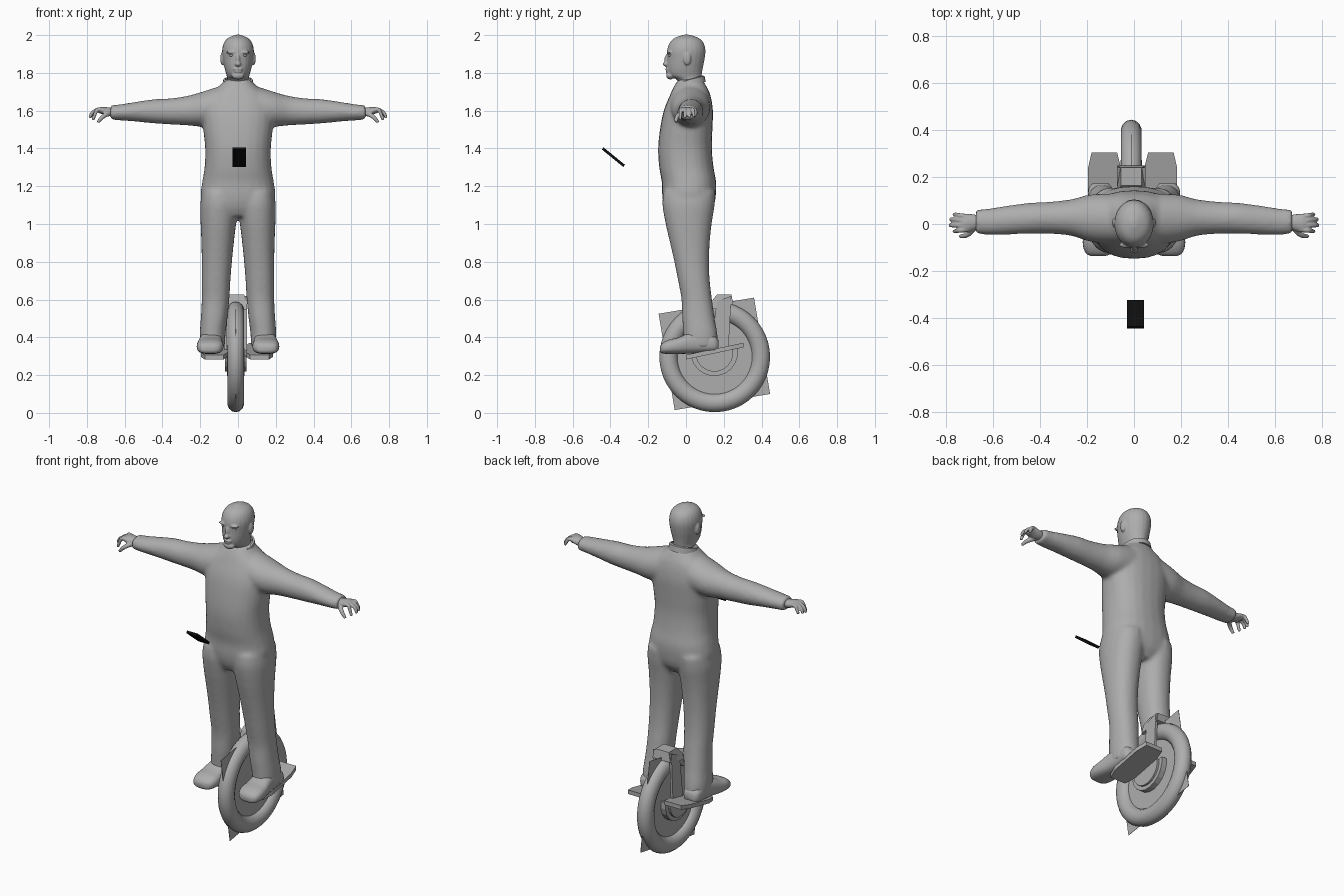
import bpy, bmesh, math
from mathutils import Vector, Matrix

if "Cube" in bpy.data.objects:
    bpy.data.objects.remove(bpy.data.objects["Cube"])


def material(name, rgb):
    m = bpy.data.materials.new(name)
    m.diffuse_color = (*rgb, 1)
    m.use_nodes = True
    m.node_tree.nodes["Principled BSDF"].inputs["Base Color"].default_value = m.diffuse_color
    return m


GREY = material("plain grey", (0.42, 0.42, 0.42))
BLACK = material("black", (0.004, 0.004, 0.004))


def finish(name, bm, mat=GREY):
    bmesh.ops.recalc_face_normals(bm, faces=bm.faces)
    me = bpy.data.meshes.new(name)
    bm.to_mesh(me)
    bm.free()
    ob = bpy.data.objects.new(name, me)
    bpy.context.collection.objects.link(ob)
    me.materials.append(mat)
    return ob


def select(obs):
    bpy.ops.object.select_all(action='DESELECT')
    for o in obs:
        o.select_set(True)
    bpy.context.view_layer.objects.active = obs[0]


def smooth(ob, deg=40):
    select([ob])
    bpy.ops.object.shade_smooth_by_angle(angle=math.radians(deg))


def spline(rows, steps=4):
    """Catmull-Rom through rows of numbers."""
    out = []
    for i in range(len(rows) - 1):
        p = [rows[max(i - 1, 0)], rows[i], rows[i + 1], rows[min(i + 2, len(rows) - 1)]]
        for s in range(steps):
            t = s / steps
            out.append([0.5 * (2 * b + (c - a) * t + (2 * a - 5 * b + 4 * c - d) * t * t
                               + (3 * b - a - 3 * c + d) * t ** 3) for a, b, c, d in zip(*p)])
    return out + [list(rows[-1])]


def skin_rings(name, rings):
    bm = bmesh.new()
    vs = [[bm.verts.new(p) for p in r] for r in rings]
    n = len(vs[0])
    for a, b in zip(vs, vs[1:]):
        for i in range(n):
            bm.faces.new((a[i], a[(i + 1) % n], b[(i + 1) % n], b[i]))
    bm.faces.new(vs[0])
    bm.faces.new(vs[-1])
    return finish(name, bm)


def loft(name, rows, axis, n=24, power=1.0, side=1):
    """Rows are (position, u_min, u_max, v_min, v_max); u,v are x,y for axis z, else y,z (x) or x,z (y)."""
    rings = []
    for t, u0, u1, v0, v1 in spline(rows):
        ring = []
        for i in range(n):
            c, s = math.cos(math.tau * i / n), math.sin(math.tau * i / n)
            u = (u0 + u1) / 2 + (u1 - u0) / 2 * math.copysign(abs(c) ** power, c)
            v = (v0 + v1) / 2 + (v1 - v0) / 2 * math.copysign(abs(s) ** power, s)
            x, y, z = {'x': (t, u, v), 'y': (u, t, v), 'z': (u, v, t)}[axis]
            ring.append((x * side, y, z))
        rings.append(ring)
    return skin_rings(name, rings)


def tube(name, rows, side=1, n=10):
    """Rows are (x, y, z, radius) along a path."""
    pts = spline(rows, 3)
    rings = []
    for i, p in enumerate(pts):
        d = Vector(pts[min(i + 1, len(pts) - 1)][:3]) - Vector(pts[max(i - 1, 0)][:3])
        q = d.to_track_quat('Z', 'Y')
        rings.append([Matrix.Diagonal((side, 1, 1)) @ (Vector(p[:3]) + q @ Vector(
            (p[3] * math.cos(math.tau * k / n), p[3] * math.sin(math.tau * k / n), 0))) for k in range(n)])
    return skin_rings(name, rings)


def ball(name, loc, size):
    bm = bmesh.new()
    bmesh.ops.create_uvsphere(bm, u_segments=20, v_segments=12, radius=1,
                              matrix=Matrix.Translation(loc) @ Matrix.Diagonal((*size, 1)))
    return finish(name, bm)


def fuse(name, obs, voxel, rounds):
    """Merge overlapping parts into one smooth skin."""
    select(obs)
    bpy.ops.object.join()
    ob = bpy.context.view_layer.objects.active
    ob.name = name
    m = ob.modifiers.new("skin", 'REMESH')
    m.mode, m.voxel_size = 'VOXEL', voxel
    s = ob.modifiers.new("relax", 'SMOOTH')
    s.factor, s.iterations = 0.5, rounds
    for mod in ("skin", "relax"):
        bpy.ops.object.modifier_apply(modifier=mod)
    smooth(ob, 60)
    return ob


def prism(name, yz, x0, x1, mat=GREY, inset=0.0):
    """Side profile extruded along x."""
    bm = bmesh.new()
    a = [bm.verts.new((x0, y, z)) for y, z in yz]
    b = [bm.verts.new((x1, y, z)) for y, z in yz]
    bm.faces.new(a)
    bm.faces.new(b)
    for i in range(len(yz)):
        j = (i + 1) % len(yz)
        bm.faces.new((a[i], a[j], b[j], b[i]))
    return finish(name, bm, mat)


# Clothed body: torso, legs and sleeves
parts = [loft("torso", [
    (1.04, -.07, .07, -.09, .11), (1.09, -.165, .165, -.115, .145), (1.15, -.197, .197, -.126, .158),
    (1.22, -.19, .19, -.128, .16), (1.3, -.177, .177, -.142, .146), (1.4, -.174, .174, -.148, .137),
    (1.5, -.184, .184, -.138, .14), (1.6, -.19, .19, -.118, .143), (1.68, -.16, .16, -.086, .13),
    (1.73, -.1, .1, -.063, .108), (1.765, -.068, .068, -.04, .085)], 'z', power=.85)]
for s in (-1, 1):
    parts.append(loft("leg", [
        (.35, .068, .202, -.012, .168), (.42, .066, .203, -.014, .166), (.5, .056, .197, -.02, .152),
        (.6, .046, .192, -.024, .138), (.7, .04, .192, -.042, .126), (.8, .032, .192, -.062, .122),
        (.9, .022, .194, -.085, .126), (1.0, .01, .198, -.108, .136), (1.1, 0, .2, -.125, .152),
        (1.17, .01, .19, -.12, .155)], 'z', power=.9, side=s))
    parts.append(loft("sleeve", [
        (0, -.08, .13, 1.52, 1.745), (.1, -.085, .13, 1.515, 1.728), (.19, -.075, .125, 1.515, 1.7),
        (.27, -.05, .105, 1.522, 1.678), (.36, -.042, .095, 1.527, 1.665), (.45, -.042, .09, 1.533, 1.66),
        (.55, -.045, .077, 1.543, 1.645), (.62, -.046, .066, 1.548, 1.634), (.675, -.042, .062, 1.553, 1.628)],
        'x', side=s))
fuse("clothed_body", parts, 0.011, 6)

# Head with jaw, brow, nose and ears
parts = [loft("skull", [
    (1.7, -.05, .05, -.02, .08), (1.76, -.056, .056, -.045, .082), (1.785, -.06, .06, -.088, .083),
    (1.82, -.07, .07, -.1, .088), (1.87, -.08, .08, -.1, .098), (1.92, -.084, .084, -.1, .103),
    (1.96, -.074, .074, -.086, .092), (1.985, -.052, .052, -.06, .066), (2.002, -.012, .012, -.014, .02)], 'z'),
    ball("chin", (0, -.083, 1.785), (.034, .022, .02)),
    ball("nose_bridge", (0, -.1, 1.87), (.011, .014, .03)),
    ball("nose_tip", (0, -.107, 1.847), (.017, .016, .013)),
    ball("upper_lip", (0, -.1, 1.82), (.026, .01, .006)),
    ball("lower_lip", (0, -.098, 1.807), (.022, .01, .006))]
for s in (-1, 1):
    parts.append(ball("brow", (.034 * s, -.088, 1.909), (.03, .014, .008)))
    parts.append(ball("ear", (.083 * s, .006, 1.875), (.011, .02, .034)))
fuse("head", parts, 0.0045, 3)
for s in (-1, 1):
    smooth(ball("eye", (.033 * s, -.083, 1.893), (.014, .012, .008)))

# Collar ring, dipping to a point at the front
bm = bmesh.new()
N = 32
rings = []
for i in range(N):
    a = math.tau * i / N
    c, sn = math.cos(a), math.sin(a)
    dip = .05 * max(0, -sn) ** 3
    row = []
    for r, z in ((.9, -.018), (1.08, -.02), (1.0, .012), (.86, .014)):
        row.append(bm.verts.new((.078 * c * r, .018 + .08 * sn * r, 1.752 + .02 * sn + z - dip)))
    rings.append(row)
for i in range(N):
    a, b = rings[i], rings[(i + 1) % N]
    for k in range(4):
        bm.faces.new((a[k], a[(k + 1) % 4], b[(k + 1) % 4], b[k]))
smooth(finish("collar", bm))

# Hands: palm, four curled fingers and a thumb
for s in (-1, 1):
    parts = [loft("palm", [(.65, -.015, .035, 1.568, 1.612), (.69, -.03, .042, 1.572, 1.618),
                           (.72, -.036, .044, 1.582, 1.62), (.74, -.03, .04, 1.588, 1.615)], 'x', side=s)]
    for y, reach, drop in ((-.027, .768, .045), (-.005, .785, .035), (.017, .782, .032), (.036, .768, .03)):
        parts.append(tube("finger", [(.71, y * .9, 1.602, .011), (.742, y, 1.606, .0105),
                                     (reach - .012, y * 1.1, 1.598 - drop * .3, .0095),
                                     (reach, y * 1.15, 1.596 - drop, .008)], s))
    parts.append(tube("thumb", [(.68, -.012, 1.585, .014), (.7, -.036, 1.578, .013),
                                (.722, -.05, 1.562, .011), (.742, -.052, 1.538, .008)], s))
    fuse("hand", parts, 0.0045, 2)

# Shoes
for s in (-1, 1):
    smooth(loft("shoe", [
        (-.137, .125, .18, .325, .352), (-.125, .095, .205, .315, .37), (-.09, .078, .218, .312, .388),
        (-.04, .078, .216, .312, .4), (.02, .084, .206, .314, .425), (.09, .088, .198, .318, .43),
        (.15, .092, .194, .322, .41), (.172, .11, .176, .33, .385)], 'y', power=.75, side=s), 60)

# Wheel: tyre, rim disc and thin square sheet
CX, CY, CZ = -.012, .152, .295
bm = bmesh.new()
M, K = 48, 14
grid = []
for i in range(M):
    a = math.tau * i / M
    row = []
    for k in range(K):
        b = math.tau * k / K
        r = .244 + .049 * math.cos(b)
        row.append(bm.verts.new((CX + .045 * math.sin(b), CY + r * math.cos(a), CZ + .002 + r * math.sin(a))))
    grid.append(row)
for i in range(M):
    for k in range(K):
        a, b = grid[i], grid[(i + 1) % M]
        bm.faces.new((a[k], a[(k + 1) % K], b[(k + 1) % K], b[k]))
smooth(finish("tyre", bm))


def arc(cy, cz, r, a0, a1, n):
    return [(cy + r * math.cos(math.radians(a0 + (a1 - a0) * i / n)),
             cz + r * math.sin(math.radians(a0 + (a1 - a0) * i / n))) for i in range(n + 1)]


prism("rim_disc", arc(CY, CZ, .202, 0, 345, 23), CX - .012, CX + .012)
prism("square_sheet", [(-.145, .525), (.36, .61), (.445, .1), (-.06, .015)], CX - .001, CX + .001)

# Frame: side struts, hub covers and top box
for s in (-1, 1):
    prism("side_strut", [(.163, .59), (.24, .62), (.225, .34), (.13, .33)], CX + s * .046, CX + s * .06)
    prism("hub_cover", arc(.15, .32, .125, 190, 370, 10), CX + s * .014, CX + s * .046)
    prism("hub_cap", arc(.15, .318, .1, 190, 370, 10), CX + s * .046, CX + s * .058)
box = prism("top_box", [(.12, .545), (.25, .575), (.24, .628), (.165, .628), (.135, .59)], CX - .06, CX + .06)
for v in box.data.vertices:
    if v.co.z > .6:
        v.co.x = CX + (v.co.x - CX) * .72

# Foot plates: chamfered and tilted up to the rear
for s in (-1, 1):
    bm = bmesh.new()
    outline = [(.07, 0), (.17, 0), (.19, .06), (.19, .24), (.175, .305), (.066, .305), (.05, .24), (.05, .06)]
    layers = [[bm.verts.new((s * x - .006, y, .283 + y * .21 + h)) for x, y in outline] for h in (0, .024)]
    for lay in layers:
        bm.faces.new(lay)
    for i in range(8):
        j = (i + 1) % 8
        bm.faces.new((layers[0][i], layers[0][j], layers[1][j], layers[1][i]))
    finish("foot_plate", bm)

# Floating black handset, tilted in front of the chest
prism("handset", [(-.445, 1.394), (-.437, 1.406), (-.324, 1.314), (-.332, 1.302)], -.029, .042, BLACK)
